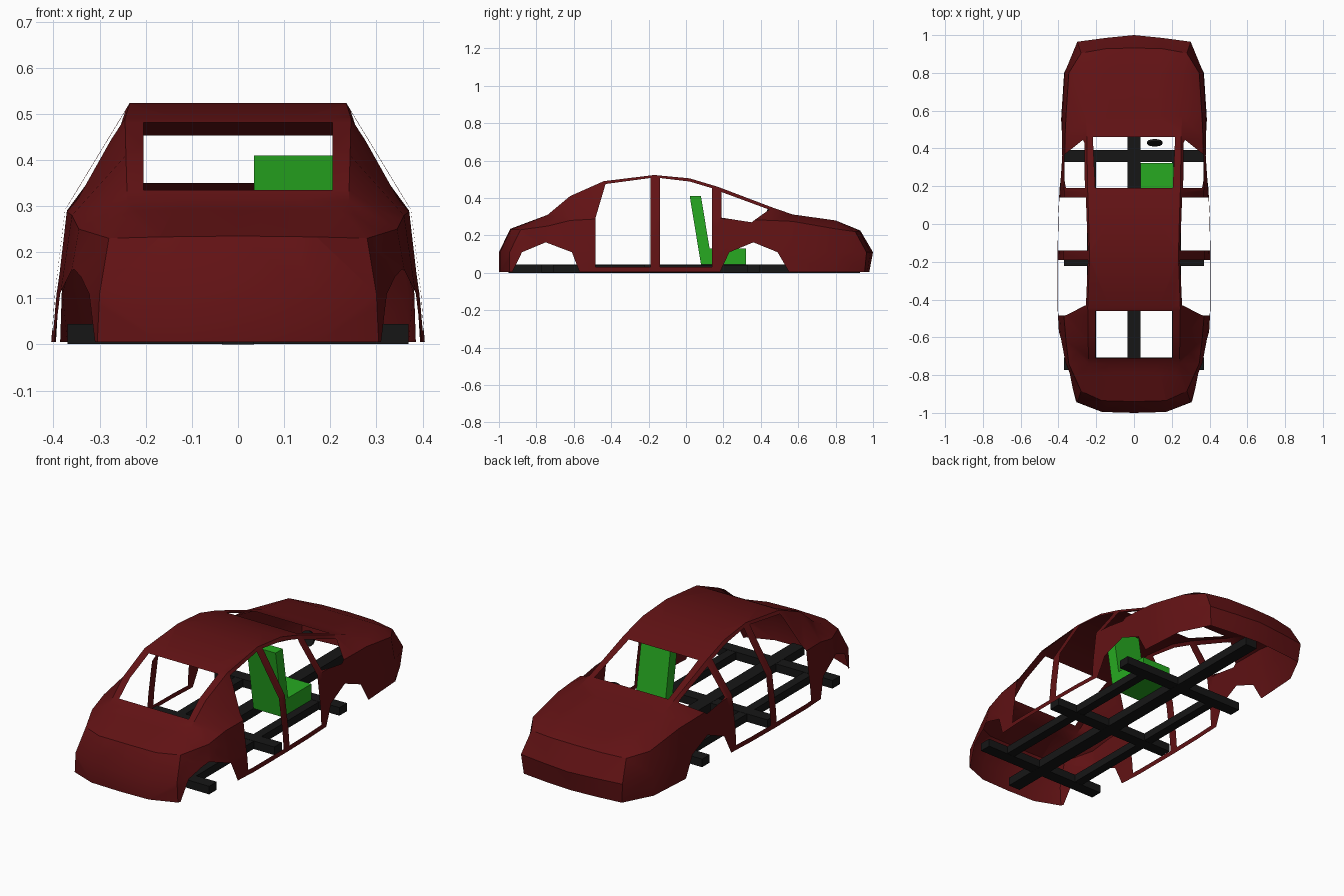
import bpy, bmesh
from math import radians
from mathutils import Vector

if "Cube" in bpy.data.objects:
    bpy.data.objects.remove(bpy.data.objects["Cube"])


def material(name, rgb):
    m = bpy.data.materials.new(name)
    m.diffuse_color = (*rgb, 1)
    m.use_nodes = True
    m.node_tree.nodes["Principled BSDF"].inputs["Base Color"].default_value = m.diffuse_color
    return m


RED = material("dark_red", (0.12, 0.006, 0.007))
BLACK = material("black", (0.008, 0.008, 0.008))
GREEN = material("green", (0.02, 0.4, 0.015))


def add_object(name, bm, mat):
    me = bpy.data.meshes.new(name)
    bm.to_mesh(me)
    bm.free()
    ob = bpy.data.objects.new(name, me)
    bpy.context.collection.objects.link(ob)
    me.materials.append(mat)
    return ob


def prism(name, profile, x0, x1, mat):
    """Extrude a (y, z) profile from x0 to x1."""
    bm = bmesh.new()
    f = bm.faces.new([bm.verts.new((x0, y, z)) for y, z in profile])
    ext = bmesh.ops.extrude_face_region(bm, geom=[f])["geom"]
    bmesh.ops.translate(bm, vec=(x1 - x0, 0, 0),
                        verts=[v for v in ext if isinstance(v, bmesh.types.BMVert)])
    bmesh.ops.recalc_face_normals(bm, faces=bm.faces)
    return add_object(name, bm, mat)


def bar(name, x0, x1, y0, y1, z0, z1, mat):
    return prism(name, [(y0, z0), (y1, z0), (y1, z1), (y0, z1)], x0, x1, mat)


def cut_opening(bm, layer, poly, side):
    """Cut a convex opening: (y, z) outline in the side, or (x, y) outline in the top."""
    to3 = (lambda a, b: Vector((0, a, b))) if side else (lambda a, b: Vector((a, b, 0)))
    axis = Vector((1, 0, 0)) if side else Vector((0, 0, 1))
    pts = [to3(*p) for p in poly]
    mid = sum(pts, Vector()) / len(pts)
    lo = min(p.y for p in pts)
    hi = max(p.y for p in pts)
    planes = []
    for p, q in zip(pts, pts[1:] + pts[:1]):
        n = (q - p).cross(axis).normalized()
        planes.append((p, n if n.dot(mid - p) > 0 else -n))
    for p, n in planes:
        faces = [f for f in bm.faces if f[layer] == side
                 and max(v.co.y for v in f.verts) > lo and min(v.co.y for v in f.verts) < hi]
        geom = set(faces) | {e for f in faces for e in f.edges} | {v for f in faces for v in f.verts}
        bmesh.ops.bisect_plane(bm, geom=list(geom), dist=1e-5, plane_co=p, plane_no=n)
    inside = [f for f in bm.faces if f[layer] == side
              and all((f.calc_center_median() - p).dot(n) > 0 for p, n in planes)]
    bmesh.ops.delete(bm, geom=inside, context='FACES')


# Body half: stations run from tail centre round the side to nose centre
# each has sill, bumper line, shoulder and roof/hood crease points
B = 0.005
tail = [
    [(0, -1, B), (0, -1, .11), (0, -.94, .235), (0, -.74, .31)],
    [(.17, -.995, B), (.17, -.995, .11), (.17, -.935, .233), (.13, -.74, .31)],
    [(.305, -.943, B), (.30, -.943, .11), (.28, -.885, .23), (.24, -.74, .31)]]
nose = [
    [(.29, .955, B), (.30, .965, .11), (.28, .905, .22), (.26, .8, .28)],
    [(.15, .97, B), (.15, .985, .11), (.15, .928, .225), (.13, .8, .28)],
    [(0, .98, B), (0, 1, .11), (0, .932, .226), (0, .8, .28)]]
# y, sill x, bumper x, shoulder x and z, crease x and z
middle = [
    (-.74, .375, .37, .345, .25, .24, .31),
    (-.62, .395, .385, .36, .28, .243, .41),
    (-.44, .405, .396, .375, .29, .245, .49),
    (-.17, .405, .397, .375, .292, .235, .523),
    (.02, .402, .395, .373, .292, .24, .505),
    (.17, .395, .39, .37, .29, .245, .46),
    (.46, .388, .383, .365, .28, .25, .35),
    (.57, .385, .38, .36, .275, .255, .312),
    (.8, .37, .368, .345, .235, .26, .28)]
body_stations = [[(a, y, B), (b, y, .11), (s, y, sz), (c, y, cz), (.13, y, cz), (0, y, cz)]
                 for y, a, b, s, sz, c, cz in middle]
stations = tail + body_stations + nose

bm = bmesh.new()
layer = bm.faces.layers.int.new("side")
grid = [[bm.verts.new(p) for p in st] for st in stations]
for s, t in zip(grid, grid[1:]):
    for j in range(min(len(s), len(t)) - 1):
        f = bm.faces.new((s[j], t[j], t[j + 1], s[j + 1]))
        f[layer] = 1 if j < 3 else 0
bmesh.ops.remove_doubles(bm, verts=bm.verts, dist=1e-4)
bmesh.ops.triangulate(bm, faces=bm.faces)

# Doors, quarter window and wheel arches
for outline in (
        [(-.485, .03), (-.485, .29), (-.43, .475), (-.19, .507), (-.19, .03)],
        [(-.14, .03), (-.14, .507), (.02, .488), (.14, .452), (.14, .03)],
        [(.19, .432), (.19, .295), (.35, .27), (.445, .338)],
        [(-.94, -.02), (-.877, .11), (-.75, .163), (-.61, .11), (-.56, -.02)],
        [(.17, -.02), (.232, .11), (.36, .163), (.49, .11), (.565, -.02)]):
    cut_opening(bm, layer, outline, 1)
# Rear window and windscreen
cut_opening(bm, layer, [(-.1, -.71), (.205, -.71), (.205, -.46), (-.1, -.46)], 0)
cut_opening(bm, layer, [(-.1, .19), (.205, .19), (.218, .46), (-.1, .46)], 0)

body = add_object("body_shell", bm, RED)
mirror = body.modifiers.new("mirror", 'MIRROR')
mirror.use_clip = True
bpy.context.view_layer.objects.active = body
body.select_set(True)
bpy.ops.object.shade_smooth_by_angle(angle=radians(30))

# Ladder frame
bar("centre_rail", -.035, .035, -.95, .93, 0, .045, BLACK)
for side, sx in (("left", -1), ("right", 1)):
    bar(side + "_rail", sx * .225 - .024, sx * .225 + .024, -.74, .36, .002, .043, BLACK)
for name, y in (("rear", -.74), ("middle", -.19), ("front", .36)):
    bar(name + "_crossbar", -.37, .37, y - .032, y + .032, .001, .044, BLACK)

# Driver seat
bar("seat_cushion", .035, .208, .1, .322, .045, .13, GREEN)
prism("seat_back", [(.08, .045), (.14, .045), (.08, .41), (.02, .41)], .035, .208, GREEN)

# Steering wheel
bpy.ops.mesh.primitive_cylinder_add(vertices=24, radius=.04, depth=.012,
                                    location=(.11, .43, .305), rotation=(radians(70), 0, 0))
wheel = bpy.context.object
wheel.name = "steering_wheel"
wheel.data.materials.append(BLACK)
bpy.ops.object.shade_smooth_by_angle(angle=radians(30))
